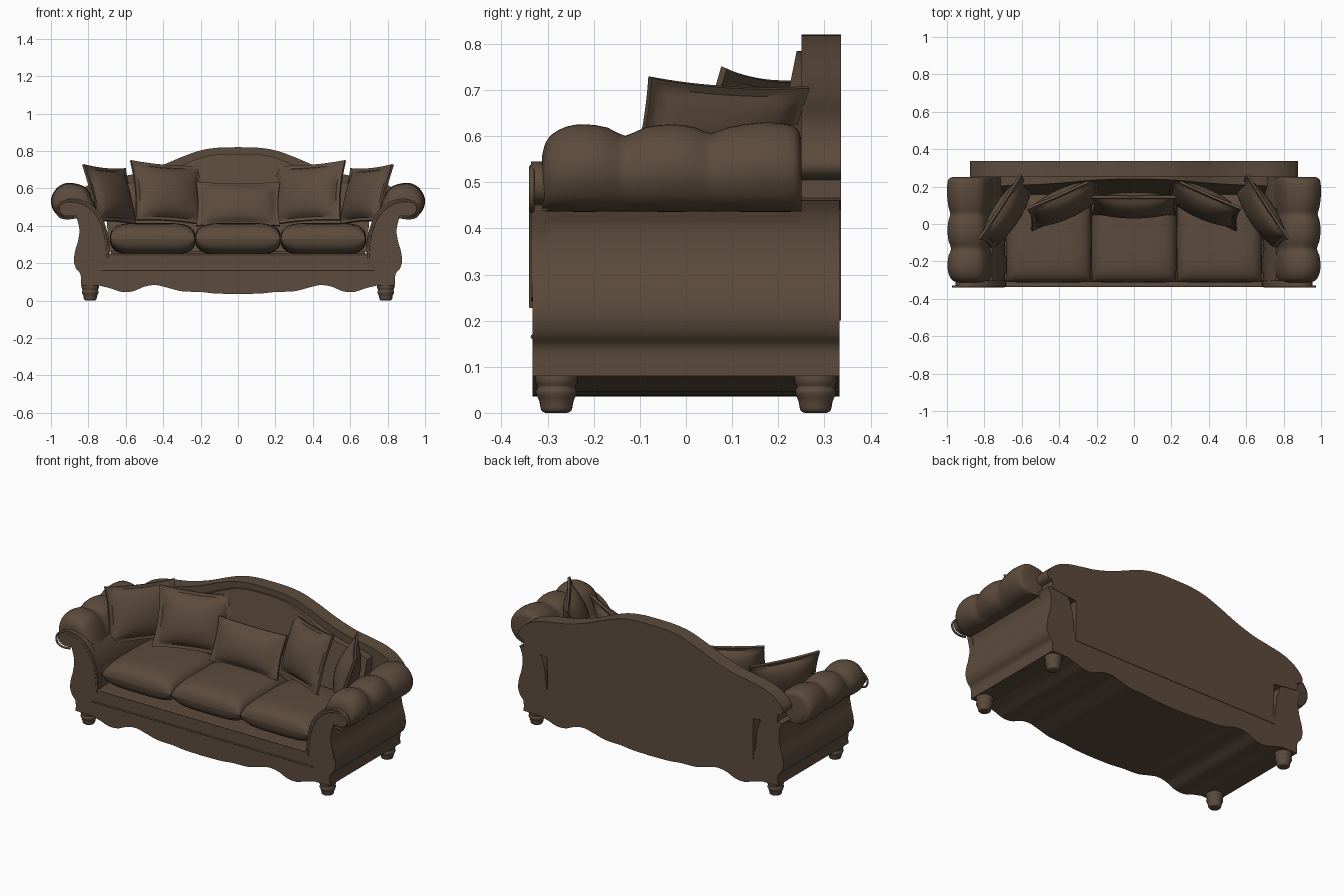
import bpy, bmesh
from math import sin, cos, pi, radians
from mathutils import Vector, Matrix, Euler

cube = bpy.data.objects.get("Cube")
if cube:
    bpy.data.objects.remove(cube, do_unlink=True)

brown = bpy.data.materials.new("brown_upholstery")
brown.use_nodes = True
COLOR = (0.107, 0.07, 0.046, 1)
brown.diffuse_color = COLOR
brown.node_tree.nodes["Principled BSDF"].inputs["Base Color"].default_value = COLOR


def finish(name, bm, angle=40):
    bmesh.ops.recalc_face_normals(bm, faces=bm.faces[:])
    mesh = bpy.data.meshes.new(name)
    bm.to_mesh(mesh)
    bm.free()
    mesh.materials.append(brown)
    mesh.shade_smooth()
    mesh.set_sharp_from_angle(angle=radians(angle))
    ob = bpy.data.objects.new(name, mesh)
    bpy.context.collection.objects.link(ob)
    return ob


def smooth(pts, n=4):
    """Catmull-Rom curve through the points."""
    p = [Vector(q) for q in pts]
    p = [p[0] * 2 - p[1]] + p + [p[-1] * 2 - p[-2]]
    out = []
    for a, b, c, d in zip(p, p[1:], p[2:], p[3:]):
        for i in range(n):
            t = i / n
            out.append(0.5 * (2 * b + (c - a) * t + (2 * a - 5 * b + 4 * c - d) * t * t
                              + (3 * b - a - 3 * c + d) * t ** 3))
    return out + [p[-2]]


def flip(pts):
    return [Vector((-q[0], q[1])) for q in reversed(pts)]


def loft(name, rings, angle=40):
    """Skin closed rings of equal length and cap both ends."""
    bm = bmesh.new()
    rows = [[bm.verts.new(p) for p in ring] for ring in rings]
    n = len(rows[0])
    for a, b in zip(rows, rows[1:]):
        for i in range(n):
            j = (i + 1) % n
            bm.faces.new((a[i], a[j], b[j], b[i]))
    bm.faces.new(rows[0])
    bm.faces.new(rows[-1])
    return finish(name, bm, angle)


def prism(name, outline, y0, y1, slope=0):
    """Extrude an x-z outline along y; slope leans the front face."""
    front = [(x, y0 - slope * (0.8 - z), z) for x, z in outline]
    return loft(name, [front, [(x, y1, z) for x, z in outline]])


def bead(name, pts, y, radius):
    curve = bpy.data.curves.new(name, "CURVE")
    curve.dimensions = "3D"
    curve.bevel_depth = radius
    curve.bevel_resolution = 2
    curve.use_fill_caps = True
    spline = curve.splines.new("POLY")
    spline.points.add(len(pts) - 1)
    for sp, q in zip(spline.points, pts):
        sp.co = (q[0], y, q[1], 1)
    curve.materials.append(brown)
    ob = bpy.data.objects.new(name, curve)
    bpy.context.collection.objects.link(ob)


def cushion(name, size, loc, rot=(0, 0, 0), edge=1.0, power=2, fill=0.5, rim=0.0, pinch=0.0):
    """Stuffed cushion, thick along local z, with an optional flat flange."""
    bm = bmesh.new()
    bmesh.ops.create_cube(bm, size=2)
    bmesh.ops.subdivide_edges(bm, edges=bm.edges[:], cuts=19, use_grid_fill=True)
    turn = Euler([radians(a) for a in rot]).to_matrix()
    for v in bm.verts:
        u, w = sin(v.co.x * pi / 2), sin(v.co.y * pi / 2)
        puff = max(0, 1 - abs(u / edge) ** power) * max(0, 1 - abs(w / edge) ** power)
        h = size[2] / 2 * puff ** fill + rim
        x = u * size[0] / 2 * (1 - pinch * (1 - w * w))
        y = w * size[1] / 2 * (1 - pinch * (1 - u * u))
        v.co = turn @ Vector((x, y, v.co.z * h)) + Vector(loc)
    return finish(name, bm, 50)


# Body: scalloped bottom, bulging sides, seat deck between low arm cores
scallop = smooth([(0, .035), (.12, .038), (.2, .046), (.3, .05), (.38, .07), (.44, .083),
                  (.5, .075), (.56, .05), (.62, .046), (.68, .065), (.74, .08)])
side = smooth([(.84, .08), (.842, .14), (.865, .17), (.877, .21), (.872, .26), (.855, .32),
               (.847, .38), (.855, .43), (.87, .46)])
core = [(.76, .48), (.72, .43), (.7, .36), (.69, .25)]
half = scallop + side + [Vector(q) for q in core]
body = half[1:] + flip(half)
prism("sofa_body", body, -.333, .333)

# Back panel with a serpentine crest and rounded shoulders
crest = smooth([(0, .82), (.1, .818), (.2, .803), (.3, .768), (.42, .718), (.54, .68),
                (.64, .662), (.73, .645), (.8, .618), (.85, .58), (.875, .545), (.868, .518), (.84, .505)])
half = crest + [Vector((.84, .46)), Vector((.68, .44)), Vector((.68, .2))]
prism("back_panel", half[1:] + flip(half), .25, .336)

# Sloped inner back, a little below the crest
inner = [Vector((q.x * .93, q.y - .035)) for q in crest if q.x < .78]
half = inner + [Vector((.69, .26))]
prism("inner_back", half[1:] + flip(half), .243, .27, .2)

# Front rail mouldings
bead("rail_moulding", [(-.73, .165), (.73, .165)], -.332, .005)
bead("deck_moulding", [(-.69, .245), (.69, .245)], -.331, .006)

# Three seat cushions
for i, label in enumerate(("right", "middle", "left")):
    cushion("seat_cushion_" + label, (.452, .48, .17), ((i - 1) * .456, -.07, .33),
            power=5, fill=.4, pinch=-.015)

# Arm pad section and how full it is along its length
pad = smooth([(.86, .44), (.92, .437), (.97, .46), (.998, .51), (.995, .56), (.965, .605),
              (.92, .628), (.86, .624), (.81, .6), (.775, .54), (.745, .46), (.715, .4), (.69, .33), (.685, .26)])
pad += [Vector((.8, .26))]
fullness = smooth([(-.312, .6), (-.305, .75), (-.29, .86), (-.26, .95), (-.22, .98), (-.17, .94),
                   (-.132, .84), (-.09, .94), (-.03, .98), (.02, .94), (.054, .87), (.09, .94),
                   (.16, 1), (.22, .98), (.242, .92), (.25, .8)], 2)

scroll_in = smooth([(.685, .24), (.692, .33), (.715, .42), (.755, .485), (.81, .528), (.875, .545),
                    (.93, .535), (.955, .5), (.945, .465), (.91, .452), (.865, .455)])
scroll_out = smooth([(.865, .455), (.848, .38), (.855, .32), (.87, .25)])[1:]

for sign, label in ((1, "left"), (-1, "right")):
    rings = []
    for y, s in fullness:
        ring = []
        for x, z in pad:
            k = s if z > .44 else 1 - (1 - s) * .3
            ring.append((sign * (.86 + (x - .86) * k), y, .45 + (z - .45) * k))
        rings.append(ring)
    loft("arm_pad_" + label, rings, 50)

    # Scrolled arm front with piping
    prism("arm_front_" + label, [(sign * x, z) for x, z in scroll_in + scroll_out], -.336, -.303)
    bead("arm_piping_" + label, [(sign * (x + .012), z - .012) for x, z in scroll_in], -.334, .006)

    # Throw pillows leaning in the corner
    flange = dict(edge=.88, power=2, fill=.55, rim=.007, pinch=.07)
    cushion("inner_pillow_" + label, (.42, .34, .13), (sign * .37, .11, .575),
            (70, sign * -4, sign * -24), **flange)
    cushion("outer_pillow_" + label, (.41, .32, .12), (sign * .68, .06, .565),
            (72, sign * -3, sign * -57), **flange)

cushion("centre_pillow", (.45, .25, .11), (0, .1, .515), (68, 0, 0),
        edge=.9, power=2, fill=.55, rim=.007, pinch=.05)

# Turned feet
foot = smooth([(.024, 0), (.033, .006), (.037, .025), (.045, .045), (.041, .056), (.046, .068), (.046, .09)], 3)
for sx, lx in ((1, "left"), (-1, "right")):
    for sy, ly in ((-1, "front"), (1, "back")):
        rings = [[(sx * .79 + r * cos(a * pi / 12), sy * .281 + r * sin(a * pi / 12), z)
                  for a in range(24)] for r, z in foot]
        loft(f"{ly}_foot_{lx}", rings)
